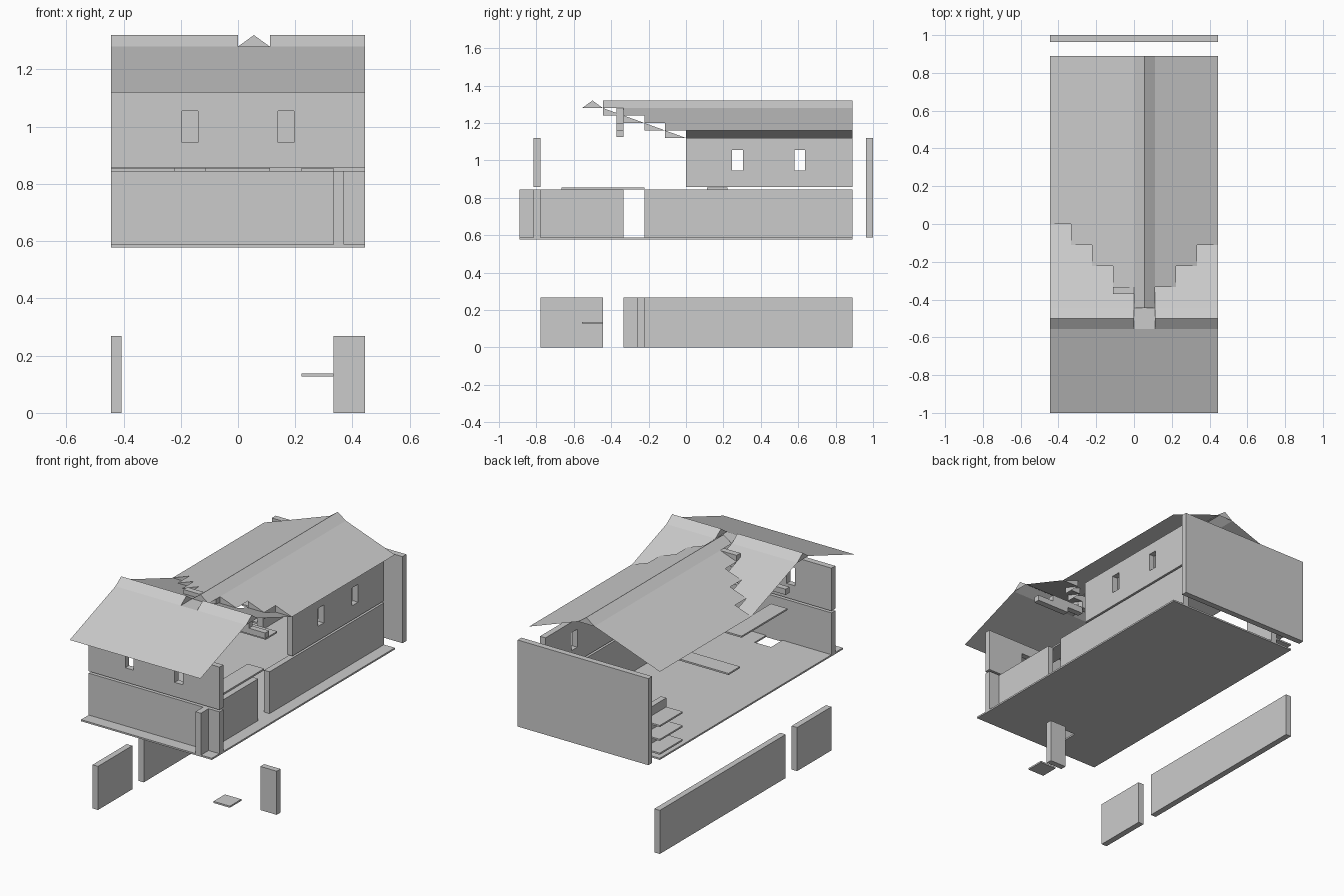
import bpy, bmesh

if "Cube" in bpy.data.objects:
    bpy.data.objects.remove(bpy.data.objects["Cube"])

U = 1 / 9          # roof tile width
T = 0.037          # wall thickness
R = 0.04           # rise of one tile course
E = 4 * U          # half width
Z0, Z1, Z2, Z3 = 0.588, 0.845, 0.857, 1.12   # floor top, lower wall top, upper wall base, eaves


def mesh_object(name, bm):
    me = bpy.data.meshes.new(name)
    bm.to_mesh(me)
    bm.free()
    ob = bpy.data.objects.new(name, me)
    bpy.context.collection.objects.link(ob)
    return ob


def box(name, x, y, z):
    bm = bmesh.new()
    bmesh.ops.create_cube(bm, size=1)
    for v in bm.verts:
        for i, (lo, hi) in enumerate((x, y, z)):
            v.co[i] = lo if v.co[i] < 0 else hi
    return mesh_object(name, bm)


def cut(ob, x, y, z):
    c = box(ob.name + "_cutter", x, y, z)
    c.hide_render = True
    c.hide_viewport = True
    c.display_type = 'WIRE'
    m = ob.modifiers.new("opening", 'BOOLEAN')
    m.object = c
    m.solver = 'EXACT'


def sheet(name, polys, up=0):
    """Thin surfaces; up = 1 or -1 turns all sloped normals up or down."""
    bm = bmesh.new()
    for p in polys:
        f = bm.faces.new([bm.verts.new(c) for c in p])
        f.normal_update()
        if up and f.normal.z * up < -0.01:
            f.normal_flip()
    bmesh.ops.remove_doubles(bm, verts=bm.verts, dist=1e-5)
    return mesh_object(name, bm)


def slope_x(xa, za, xb, zb, y0, y1):
    return [(xa, y0, za), (xb, y0, zb), (xb, y1, zb), (xa, y1, za)]


def slope_y(ya, za, yb, zb, x0, x1):
    return [(x0, ya, za), (x1, ya, za), (x1, yb, zb), (x0, yb, zb)]


# Floor with a small opening behind the front wall
floor = box("floor", (-E, E), (-8 * U, 8 * U), (0.578, Z0))
cut(floor, (-U, 0), (-7 * U, -6 * U), (0.5, 0.65))

# Lower storey walls
box("lower_front_wall", (-E, E), (-7 * U - T, -7 * U), (Z0, Z1))
box("lower_right_wall_front", (3 * U, 3 * U + T), (-8 * U, -3 * U), (Z0, Z1))
box("lower_right_wall_back", (3 * U, 3 * U + T), (-2 * U, 8 * U), (Z0, Z1))
box("back_wall", (-E, E), (1 - T, 1), (Z0, Z3))

# Upper storey walls with windows
front = box("upper_front_wall", (-E, E), (-7 * U - T, -7 * U), (Z2, Z3))
for s in (-1, 1):
    cut(front, sorted((s * 0.14, s * 0.196)), (-0.9, -0.7), (0.945, 1.055))
right = box("upper_right_wall", (3 * U, 3 * U + T), (0, 8 * U), (Z2, Z3))
for y in (0.247, 0.58):
    cut(right, (0.25, 0.5), (y, y + 0.057), (0.945, 1.055))

# Flat beams between the storeys
box("beam_left", (-2 * U, -U), (-6 * U, -2 * U), (Z1, Z2 - 0.002))
box("beam_right", (2 * U, 3 * U), (-6 * U, -2 * U), (Z1, Z2 - 0.002))
box("beam_cross", (-E, U), (U, 2 * U), (Z1, Z2 - 0.002))

# Shelves in the back left corner
box("shelf_side", (-3 * U, -3 * U + T), (6 * U, 8 * U), (Z0, Z1))
for z in (0.62, 0.705, 0.79):
    box("shelf", (-E, -3 * U), (6 * U, 8 * U), (z - 0.01, z))

# Detached parts lying below: left walls, panel and plate
box("loose_left_wall_front", (-E, -E + T), (-7 * U, -4 * U), (0, 0.268))
box("loose_left_wall_back", (-E, -E + T), (-3 * U, 8 * U), (0, 0.268))
box("loose_panel", (3 * U, E), (-2 * U - T, -2 * U), (0, 0.268))
box("loose_plate", (2 * U, 3 * U), (-5 * U, -4 * U), (0.127, 0.137))

# Stepped partition under the roof crossing
py = (-3 * U - T, -3 * U)
for s in (-1, 1):
    box("partition_low", sorted((s * 2 * U, s * E)), py, (1.125, 1.16))
    box("partition_mid", sorted((s * U, s * 3 * U)), py, (1.16, 1.2))
box("partition_top", (-U, U), py, (1.2, 1.279))

# Main roof and rear side of the front roof, stepped along the valleys
main, rear, ends = [], [], []
columns = [(-E + i * U, U, -i * U, Z3 + i * R) for i in range(4)]
columns += [(E - i * U, -U, -(i + 1) * U, Z3 + (i + 1) * R) for i in range(3)]
for x, dx, y, z in columns:
    xi = x + dx
    main.append(slope_x(x, z, xi, z + R, y, 8 * U))
    rear.append(slope_y(-E, 1.28, y, z, min(x, xi), max(x, xi)))
    ends.append([(x, y, z), (xi, y, z), (xi, y, z + R)])
    ends.append([(xi, y, z), (xi, y - U, z), (xi, y - U, z + R)])
sheet("main_roof", main, 1)
sheet("front_roof_rear_slope", rear, -1)
sheet("valley_tile_ends", ends)
sheet("front_roof_front_slope", [slope_y(-1, Z3, -5 * U, 1.28, -E, E)], -1)
sheet("roof_crossing", [slope_y(-5 * U, 1.28, -4 * U, 1.28, 0, U)], 1)

# Ridge caps
peak = 1.32
sheet("main_ridge", [slope_x(0, 1.28, U / 2, peak, -E, 8 * U),
                     slope_x(U, 1.28, U / 2, peak, -E, 8 * U)]
      , 1)
sheet("main_ridge_ends", [[(0, y, 1.28), (U, y, 1.28), (U / 2, y, peak)] for y in (-E, 8 * U)])
for name, a, b in (("left", -E, 0), ("right", U, E)):
    sheet("front_ridge_" + name, [slope_y(-5 * U, 1.28, -4.5 * U, peak, a, b),
                                  slope_y(-4 * U, 1.28, -4.5 * U, peak, a, b)], 1)
    sheet("front_ridge_ends_" + name,
          [[(x, -5 * U, 1.28), (x, -4 * U, 1.28), (x, -4.5 * U, peak)] for x in (a, b)])
